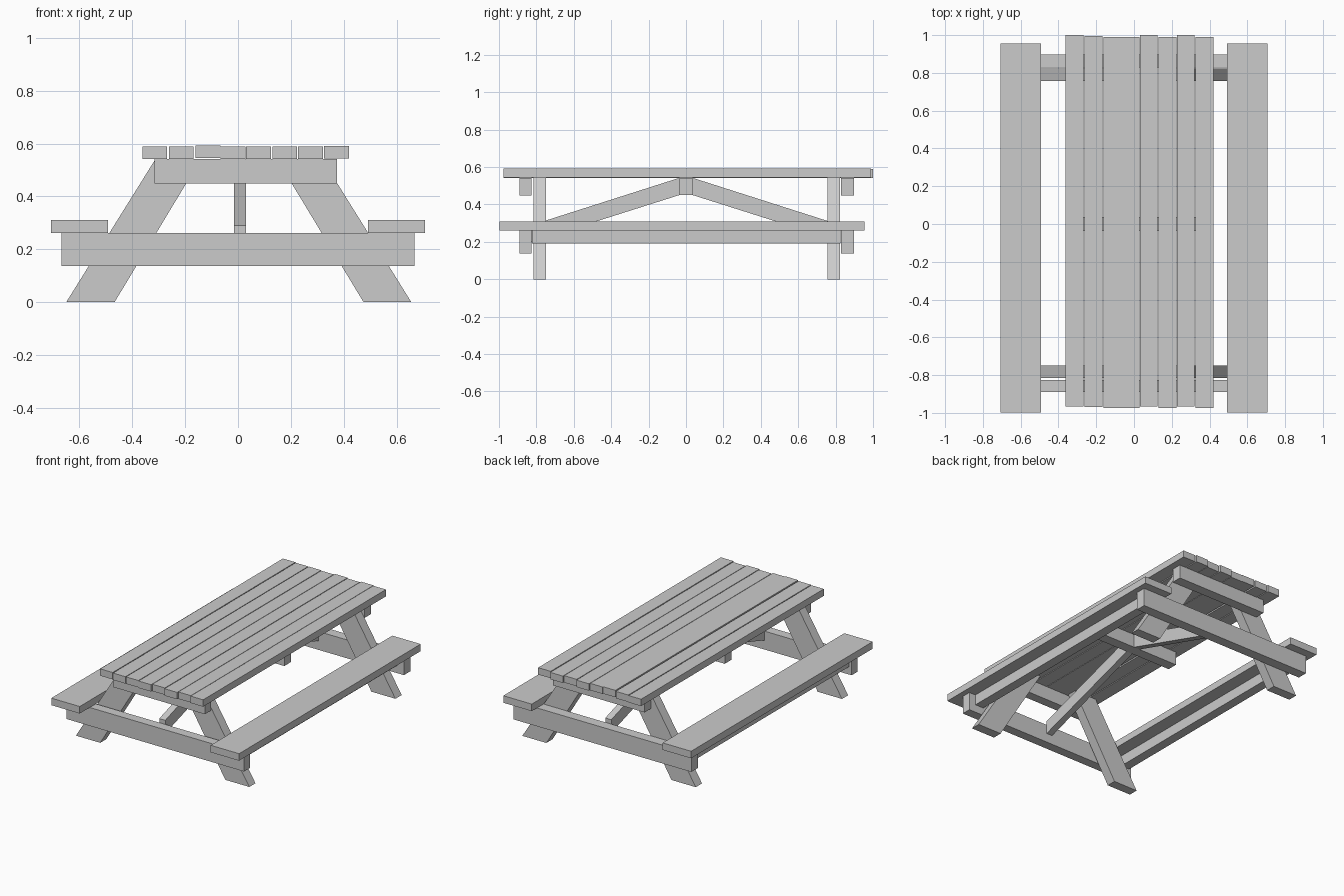
import bpy

if "Cube" in bpy.data.objects:
    bpy.data.objects.remove(bpy.data.objects["Cube"])


def prism(name, profile, axis, lo, hi):
    """Extrude a 2D profile along 'x' (profile in y,z) or 'y' (profile in x,z)."""
    def place(a, b, d):
        return (d, a, b) if axis == 'x' else (a, d, b)
    n = len(profile)
    verts = [place(a, b, d) for d in (lo, hi) for a, b in profile]
    faces = [tuple(range(n)), tuple(range(2 * n - 1, n - 1, -1))]
    faces += [(i, i + n, (i + 1) % n + n, (i + 1) % n) for i in range(n)]
    mesh = bpy.data.meshes.new(name)
    mesh.from_pydata(verts, [], faces)
    # make normals consistent
    import bmesh
    bm = bmesh.new()
    bm.from_mesh(mesh)
    bmesh.ops.recalc_face_normals(bm, faces=bm.faces)
    bm.to_mesh(mesh)
    bm.free()
    obj = bpy.data.objects.new(name, mesh)
    bpy.context.collection.objects.link(obj)
    return obj


def board(name, x, y, z):
    return prism(name, [(x[0], z[0]), (x[1], z[0]), (x[1], z[1]), (x[0], z[1])],
                 'y', y[0], y[1])


# tabletop planks: left edge, front end, back end, height offset
planks = [(-0.362, -0.965, 1.0, 0), (-0.262, -0.97, 0.995, 0),
          (-0.161, -0.975, 0.99, 0.003), (-0.066, -0.975, 0.99, 0),
          (0.031, -0.965, 1.0, 0), (0.13, -0.975, 0.99, 0),
          (0.227, -0.965, 1.0, 0), (0.326, -0.975, 0.99, 0.002)]
for i, (x, y0, y1, dz) in enumerate(planks):
    board(f"top_plank_{i + 1}", (x, x + 0.094), (y0, y1), (0.542 + dz, 0.589 + dz))

# seats, with a stiffening rail under each
for side, seat, rail in (("left", (-0.707, -0.493), (-0.65, -0.585)),
                         ("right", (0.493, 0.707), (0.555, 0.62))):
    board(f"{side}_seat", seat, (-0.998, 0.955), (0.262, 0.31))
    board(f"{side}_seat_rail", rail, (-0.824, 0.827), (0.19, 0.262))

# end frames: cross beams and splayed legs
for end, beam_y, leg_y in (("front", (-0.89, -0.825), (-0.815, -0.749)),
                           ("back", (0.828, 0.898), (0.756, 0.823))):
    board(f"{end}_top_beam", (-0.317, 0.374), beam_y, (0.448, 0.542))
    board(f"{end}_seat_beam", (-0.669, 0.669), beam_y, (0.137, 0.262))
    prism(f"{end}_left_leg", [(-0.65, 0), (-0.467, 0), (-0.14, 0.542), (-0.312, 0.542)],
          'y', *leg_y)
    prism(f"{end}_right_leg", [(0.475, 0), (0.656, 0), (0.318, 0.542), (0.147, 0.542)],
          'y', *leg_y)

# centre beam under the top and its two diagonal braces
board("centre_beam", (-0.317, 0.374), (-0.036, 0.036), (0.45, 0.542))
for name, s in (("front_brace", -1), ("back_brace", 1)):
    prism(name, [(s * 0.036, 0.45), (s * 0.036, 0.542), (s * 0.825, 0.29), (s * 0.825, 0.2)],
          'x', -0.015, 0.03)
